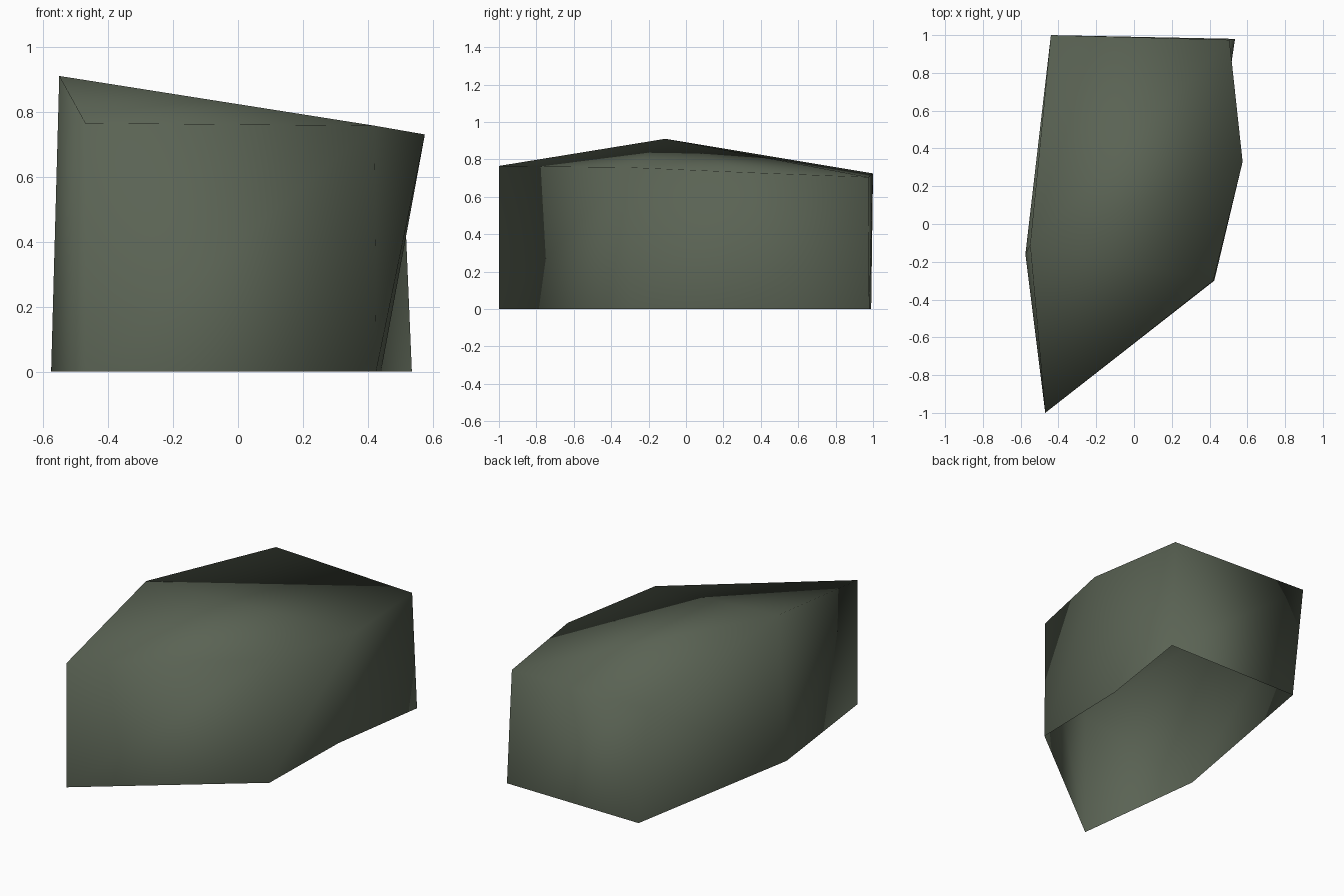
import bpy
import bmesh

# Remove the default cube only
cube = bpy.data.objects.get("Cube")
if cube:
    bpy.data.objects.remove(cube, do_unlink=True)

# Stone colour
stone = bpy.data.materials.new("mossy_grey_stone")
stone.use_nodes = True
colour = (0.102, 0.124, 0.088, 1.0)
stone.diffuse_color = colour
shader = stone.node_tree.nodes["Principled BSDF"]
shader.inputs["Base Color"].default_value = colour
shader.inputs["Roughness"].default_value = 0.9

# Outlines of the rock, counter-clockwise from the front point
base_outline = [(-0.47, -1.0), (0.425, -0.3), (0.44, 0.35),
                (0.535, 0.98), (-0.37, 0.99), (-0.575, -0.16)]
rim_outline = [(-0.47, -1.0, 0.765), (0.42, -0.3, 0.757), (0.575, 0.33, 0.73),
               (0.505, 0.975, 0.705), (-0.44, 1.0, 0.725), (-0.55, -0.11, 0.91)]
back_right_wall = 4  # this wall folds along its other diagonal

bm = bmesh.new()
base = [bm.verts.new((x, y, 0)) for x, y in base_outline]
rim = [bm.verts.new(p) for p in rim_outline]
count = len(base)

# Sides: two triangles between each pair of neighbouring corners
for i in range(count):
    j = (i + 1) % count
    if i == back_right_wall:
        bm.faces.new((base[i], base[j], rim[i]))
        bm.faces.new((base[j], rim[j], rim[i]))
    else:
        bm.faces.new((base[i], base[j], rim[j]))
        bm.faces.new((base[i], rim[j], rim[i]))

# Sloping top: a fan from the peak, which is the last rim corner.
# The underside stays open.
peak = rim[-1]
for a, b in zip(rim[:-2], rim[1:-1]):
    bm.faces.new((peak, a, b))

for face in bm.faces:
    face.smooth = True
bm.normal_update()

mesh = bpy.data.meshes.new("rock")
bm.to_mesh(mesh)
bm.free()
mesh.materials.append(stone)
rock = bpy.data.objects.new("rock", mesh)
bpy.context.collection.objects.link(rock)
